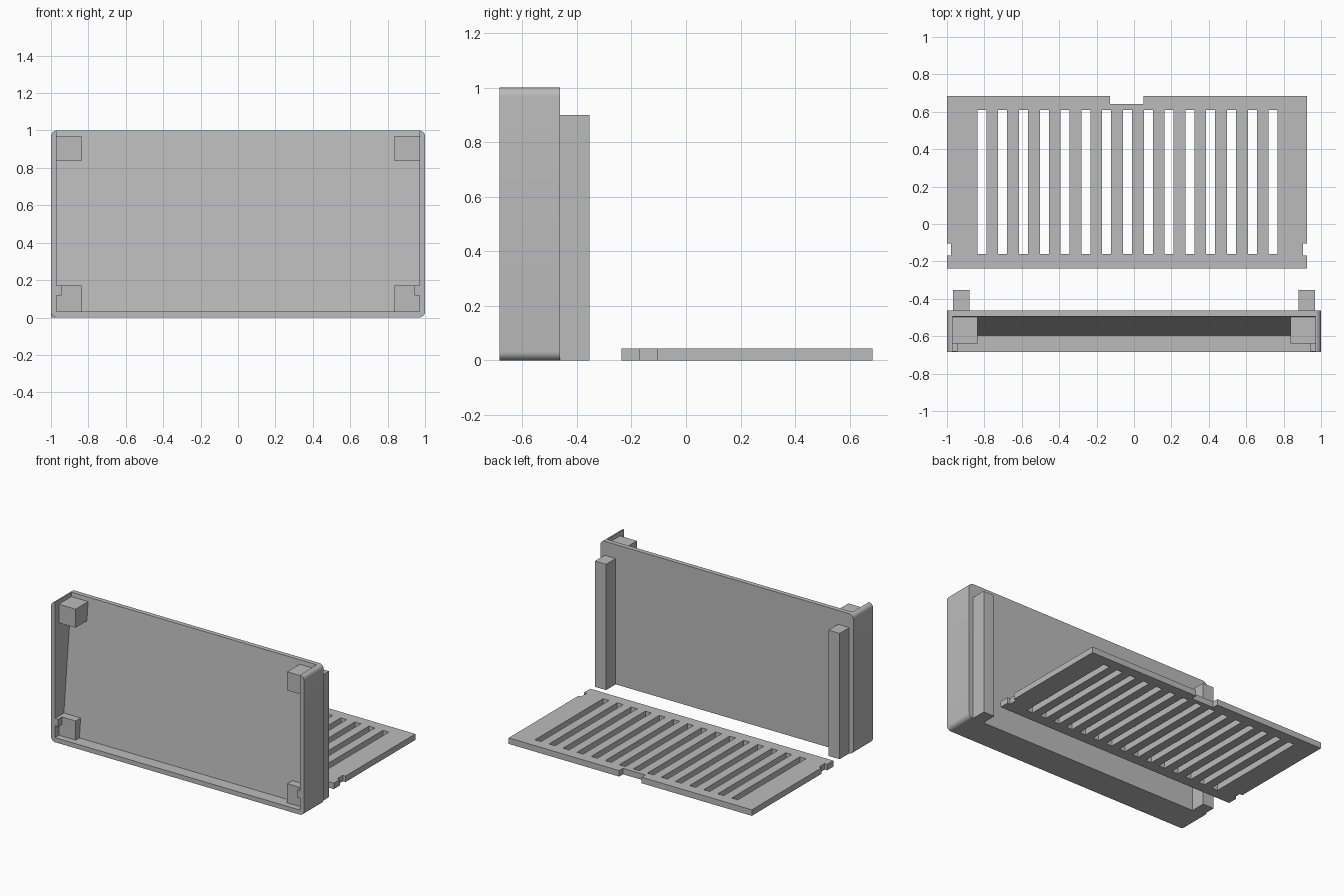
import bpy, bmesh, math

if "Cube" in bpy.data.objects:
    bpy.data.objects.remove(bpy.data.objects["Cube"])

grey = bpy.data.materials.new("plain_grey")
grey.diffuse_color = (0.5, 0.5, 0.5, 1)
grey.use_nodes = True
grey.node_tree.nodes["Principled BSDF"].inputs["Base Color"].default_value = grey.diffuse_color


def finish(name, bm):
    bmesh.ops.recalc_face_normals(bm, faces=bm.faces)
    me = bpy.data.meshes.new(name)
    bm.to_mesh(me)
    bm.free()
    me.materials.append(grey)
    ob = bpy.data.objects.new(name, me)
    bpy.context.collection.objects.link(ob)
    return ob


def boxes(name, ranges):
    """One object made of boxes given as (x0, x1, y0, y1, z0, z1)."""
    bm = bmesh.new()
    for x0, x1, y0, y1, z0, z1 in ranges:
        for v in bmesh.ops.create_cube(bm, size=1)["verts"]:
            v.co = (x1 if v.co.x > 0 else x0,
                    y1 if v.co.y > 0 else y0,
                    z1 if v.co.z > 0 else z0)
    return finish(name, bm)


def prism(name, points, offset):
    """Closed outline pushed along an offset."""
    bm = bmesh.new()
    face = bm.faces.new([bm.verts.new(p) for p in points])
    new = bmesh.ops.extrude_face_region(bm, geom=[face])["geom"]
    bmesh.ops.translate(bm, vec=offset,
                        verts=[g for g in new if isinstance(g, bmesh.types.BMVert)])
    return finish(name, bm)


def cut(ob, cutter):
    mod = ob.modifiers.new("cut", "BOOLEAN")
    mod.operation, mod.solver, mod.object = "DIFFERENCE", "EXACT", cutter
    bpy.ops.object.select_all(action="DESELECT")
    bpy.context.view_layer.objects.active = ob
    ob.select_set(True)
    bpy.ops.object.modifier_apply(modifier=mod.name)
    bpy.data.objects.remove(cutter)


# Tray: rounded outline, hollowed with a sloping back panel and an open top
FRONT, BACK, R = -0.684, -0.462, 0.032
outline = []
for k, (cx, cz) in enumerate([(1 - R, 1 - R), (R - 1, 1 - R), (R - 1, R), (1 - R, R)]):
    for i in range(9):
        a = math.pi / 2 * (k + i / 8)
        outline.append((cx + R * math.cos(a), FRONT, cz + R * math.sin(a)))
tray = prism("tray", outline, (0, BACK - FRONT, 0))
cavity = prism("cavity_cutter", [(-0.97, y, z) for y, z in
               [(-0.8, 0.033), (-0.597, 0.033), (-0.495, 1.0), (-0.495, 1.1), (-0.8, 1.1)]],
               (1.94, 0, 0))
cut(tray, cavity)
bpy.ops.object.shade_smooth_by_angle(angle=math.radians(30))

# Corner blocks, small locating tabs and rear legs on both sides
for side, s in (("left", -1), ("right", 1)):
    def span(a, b):
        return tuple(sorted((s * a, s * b)))
    boxes(side + "_upper_block", [(*span(0.837, 0.971), -0.64, -0.48, 0.837, 0.97)])
    boxes(side + "_lower_block", [(*span(0.837, 0.971), -0.64, -0.57, 0.032, 0.17)])
    boxes(side + "_tab", [(*span(0.945, 0.971), -0.683, -0.639, 0.117, 0.17)])
    boxes(side + "_rear_leg", [(*span(0.88, 0.968), -0.463, -0.354, 0, 0.9)])

# Slotted grille plate with a rear notch and two side notches
grille = boxes("grille", [(-1, 0.924, -0.237, 0.684, 0, 0.043)])
gaps = [(-0.837 + i * 0.1112, -0.789 + i * 0.1112, -0.16, 0.61) for i in range(15)]
gaps += [(-0.128, 0.05, 0.641, 0.8),
         (-1.1, -0.979, -0.168, -0.105), (0.903, 1.1, -0.168, -0.105)]
cut(grille, boxes("slot_cutter", [(*g, -0.1, 0.2) for g in gaps]))
